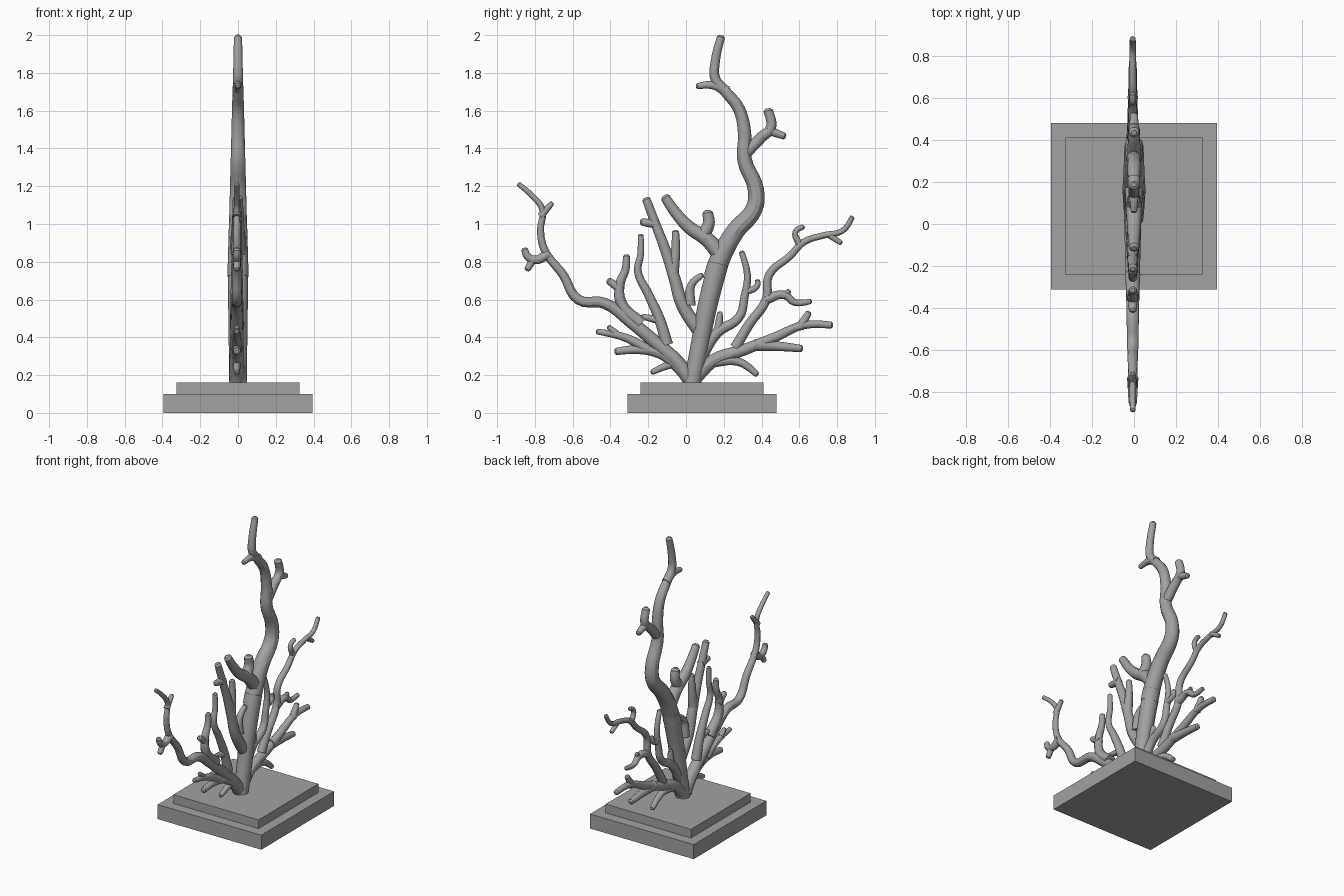
import bpy
from mathutils import Vector

default_cube = bpy.data.objects.get("Cube")
if default_cube:
    bpy.data.objects.remove(default_cube, do_unlink=True)

# One plain grey for the whole sculpture
grey = bpy.data.materials.new("stone_grey")
grey.use_nodes = True
grey.diffuse_color = (0.36, 0.36, 0.36, 1)
grey.node_tree.nodes["Principled BSDF"].inputs["Base Color"].default_value = grey.diffuse_color


def slab(name, width, bottom, top):
    """Square plinth step, centred under the trunk."""
    bpy.ops.mesh.primitive_cube_add(size=1, location=(0, 0.085, (bottom + top) / 2))
    step = bpy.context.object
    step.name = name
    step.scale = (width, width, top - bottom)
    bpy.ops.object.transform_apply(location=False, rotation=False, scale=True)
    step.data.materials.append(grey)


def branch(name, start_radius, end_radius, *path, x=-0.006):
    """Tapering round branch along (y, z) points, with a rounded tip."""
    points = [Vector((x, y, z)) for y, z in path]
    lengths = [0]
    for a, b in zip(points, points[1:]):
        lengths.append(lengths[-1] + (b - a).length)
    radii = [start_radius + (end_radius - start_radius) * d / lengths[-1] for d in lengths]
    direction = (points[-1] - points[-2]).normalized()
    points.append(points[-1] + direction * end_radius * 0.5)
    radii.append(end_radius * 0.5)

    curve = bpy.data.curves.new(name, "CURVE")
    curve.dimensions = "3D"
    curve.bevel_depth = 1
    curve.bevel_resolution = 4
    curve.resolution_u = 5
    curve.use_fill_caps = True
    spline = curve.splines.new("BEZIER")
    spline.bezier_points.add(len(points) - 1)
    for knot, co, radius in zip(spline.bezier_points, points, radii):
        knot.co = co
        knot.radius = radius
        knot.handle_left_type = knot.handle_right_type = "AUTO"
    obj = bpy.data.objects.new(name, curve)
    bpy.context.collection.objects.link(obj)
    bpy.ops.object.select_all(action="DESELECT")
    obj.select_set(True)
    bpy.context.view_layer.objects.active = obj
    bpy.ops.object.convert(target="MESH")
    obj = bpy.context.object
    obj.data.materials.clear()
    obj.data.materials.append(grey)
    bpy.ops.object.shade_smooth_by_angle()


# Stepped plinth
slab("plinth_lower", 0.79, 0, 0.1)
slab("plinth_upper", 0.65, 0.1, 0.16)

# Tall trunk: thick lower half, slimmer upper half
branch("trunk_lower", .046, .055, (.03, .14), (.07, .34), (.11, .55), (.17, .79), x=0)
branch("trunk_upper", .056, .021, (.15, .72), (.17, .79), (.26, .96), (.36, 1.08),
       (.37, 1.18), (.31, 1.34), (.31, 1.48), (.28, 1.61), (.21, 1.7),
       (.155, 1.77), (.155, 1.86), (.185, 1.99), x=0)
branch("trunk_top_twig", .03, .015, (.22, 1.7), (.145, 1.735), (.06, 1.73), x=0)
branch("trunk_back_twig", .032, .025, (.32, 1.38), (.4, 1.46), (.45, 1.51), (.435, 1.6), x=0)
branch("trunk_back_twig_fork", .026, .018, (.43, 1.5), (.48, 1.48), (.52, 1.465), x=0)
branch("trunk_front_branch", .045, .025, (.19, .83), (.11, .92), (.02, .98),
       (-.055, 1.06), (-.11, 1.14), x=0)
branch("trunk_front_fork", .037, .028, (.08, .93), (.12, 1), (.115, 1.06), x=0)

# Long front branch and its twigs
branch("front_branch", .041, .013, (.02, .18), (-.04, .26), (-.17, .38), (-.29, .48),
       (-.43, .58), (-.57, .6), (-.65, .73), (-.75, .865), (-.77, .97),
       (-.76, 1.075), (-.81, 1.145), (-.885, 1.21))
branch("front_branch_tip_twig", .02, .013, (-.77, 1.04), (-.71, 1.11))
branch("front_branch_side_twig", .027, .018, (-.73, .84), (-.8, .81), (-.84, .83), (-.855, .865))
branch("front_branch_side_fork", .02, .017, (-.81, .81), (-.84, .76))

# Low front branches
branch("low_front_branch", .034, .019, (0, .2), (-.07, .27), (-.14, .315), (-.26, .335), (-.37, .325))
branch("low_front_fork", .028, .014, (-.2, .335), (-.325, .4), (-.47, .43))
branch("low_front_twig", .019, .013, (-.37, .42), (-.41, .455))
branch("low_front_spur", .026, .014, (-.02, .27), (-.1, .25), (-.18, .215))

# Upright front branches
branch("front_upright", .036, .018, (-.24, .47), (-.34, .575), (-.35, .68), (-.32, .76), (-.315, .83))
branch("front_upright_twig", .024, .018, (-.34, .65), (-.41, .7))
branch("middle_upright", .032, .015, (-.1, .36), (-.14, .495), (-.2, .63), (-.255, .75),
       (-.24, .84), (-.24, .94))
branch("middle_upright_twig", .022, .014, (-.14, .49), (-.23, .51))
branch("inner_upright", .038, .022, (.08, .42), (-.02, .575), (-.06, .71), (-.11, .865),
       (-.165, 1.01), (-.21, 1.13))
branch("inner_upright_twig", .026, .018, (-.15, 1), (-.235, 1.01))
branch("inner_upright_fork", .032, .018, (-.07, .74), (-.055, .865), (-.055, .96))
branch("inner_upright_spur", .03, .015, (.02, .57), (.03, .68), (.085, .73))

# Long back branch and its twigs
branch("back_branch", .028, .014, (.26, .345), (.335, .47), (.425, .6), (.44, .73),
       (.55, .83), (.625, .905), (.73, .94), (.83, .965), (.88, 1.035))
branch("back_branch_upper_twig", .018, .014, (.6, .89), (.58, .96), (.62, .985))
branch("back_branch_tip_twig", .017, .013, (.76, .94), (.82, .9))
branch("back_branch_lower_twig", .027, .014, (.42, .6), (.52, .625), (.575, .585), (.66, .59))
branch("back_branch_lower_spur", .018, .014, (.51, .61), (.545, .645))

# Inner back upright
branch("back_upright", .033, .015, (.07, .28), (.165, .425), (.28, .505), (.31, .615),
       (.325, .73), (.295, .85))
branch("back_upright_twig", .02, .014, (.31, .64), (.375, .67), (.38, .7))
branch("back_upright_spur", .024, .014, (.17, .43), (.18, .53))

# Low back branches
branch("low_back_branch", .038, .018, (.05, .19), (.15, .28), (.31, .335), (.47, .4),
       (.625, .465), (.77, .465))
branch("low_back_twig", .025, .016, (.6, .45), (.65, .53))
branch("low_back_fork", .032, .019, (.36, .36), (.52, .35), (.61, .34))
branch("low_back_spur", .03, .016, (.13, .27), (.28, .27), (.375, .205))
